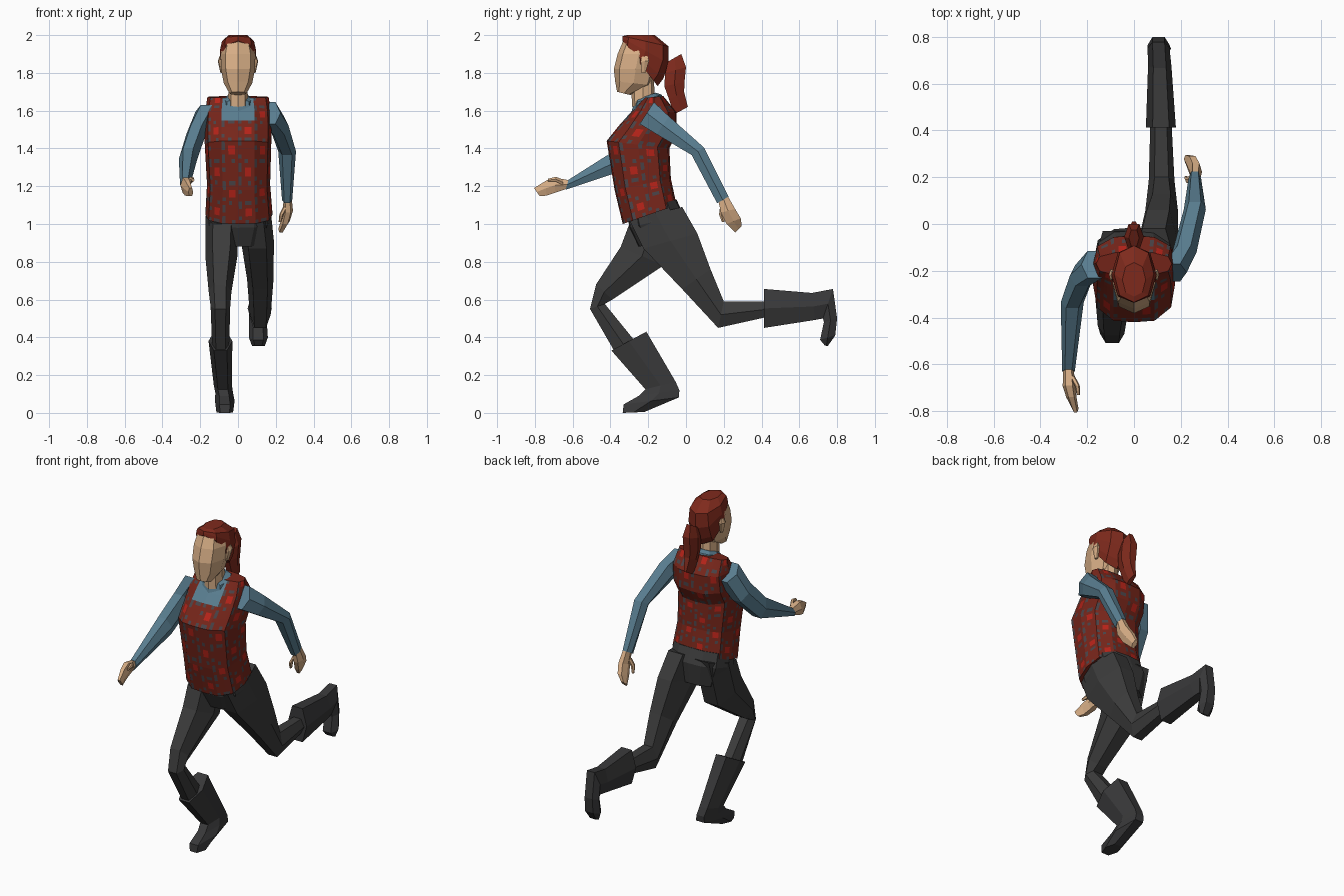
import bpy, bmesh


def material(name, r, g, b):
    m = bpy.data.materials.new(name)
    m.diffuse_color = [(c / 255) ** 2.2 for c in (r, g, b)] + [1]
    return m


SKIN = material("skin", 216, 174, 134)
HAIR = material("auburn hair", 126, 46, 34)
VEST = material("dark red cloth", 118, 42, 32)
BRIGHT = material("bright red check", 182, 40, 31)
SLATE = material("slate check", 76, 70, 74)
TEAL = material("teal shirt", 90, 125, 143)
PANTS = material("charcoal trousers", 62, 62, 62)
BOOT = material("boot leather", 59, 59, 60)


def mirrored(half):
    """Close a half profile (front centre to back centre) into a ring."""
    return half + [(-x, y) for x, y in reversed(half) if x > 0]


HEX = [(.55, -1), (1, 0), (.55, 1), (-.55, 1), (-1, 0), (-.55, -1)]
OCT = mirrored([(0, -1), (.72, -.75), (1, 0), (.72, .75), (0, 1)])
TORSO = mirrored([(0, -1), (.5, -.96), (.9, -.62), (1, 0), (.9, .62), (.5, .95), (0, 1)])


def lerp(a, b, t):
    return tuple(p + (q - p) * t for p, q in zip(a, b))


def loft(name, sections, mats, profile=HEX, rule=None):
    """Section = centre x, half width, front (y, z), back (y, z)."""
    bm = bmesh.new()
    rings = []
    for xc, w, yf, zf, yb, zb in sections:
        ring = []
        for u, v in profile:
            t = (v + 1) / 2
            ring.append(bm.verts.new((xc + u * w, yf + (yb - yf) * t, zf + (zb - zf) * t)))
        rings.append(ring)
    n = len(profile)
    for r in range(len(rings) - 1):
        a, b = rings[r], rings[r + 1]
        for k in range(n):
            j = (k + 1) % n
            f = bm.faces.new((a[k], a[j], b[j], b[k]))
            if rule:
                f.material_index = rule(r, k, f.calc_center_median())
    bm.faces.new(rings[0][::-1])
    bm.faces.new(rings[-1])
    bmesh.ops.recalc_face_normals(bm, faces=bm.faces)
    me = bpy.data.meshes.new(name)
    bm.to_mesh(me)
    bm.free()
    for m in mats:
        me.materials.append(m)
    ob = bpy.data.objects.new(name, me)
    bpy.context.collection.objects.link(ob)
    return ob


# Checked vest: coarse loft split into small cells, checks chosen per cell
levels = [(.005, .178, -.335, 1.0, -.05, 1.10),
          (.003, .167, -.378, 1.18, -.08, 1.24),
          (0, .176, -.42, 1.44, -.088, 1.40),
          (0, .177, -.36, 1.515, -.048, 1.48),
          (0, .174, -.285, 1.60, -.05, 1.59),
          (0, .162, -.22, 1.668, -.12, 1.677)]
rows = []
for a, b, n in zip(levels, levels[1:], (9, 11, 4, 5, 5)):
    rows += [lerp(a, b, i / n) for i in range(n)]
rows.append(levels[-1])
cells = []
for i, p in enumerate(TORSO):
    cells += [lerp(p, TORSO[(i + 1) % len(TORSO)], s / 5) for s in range(5)]


def plaid(r, k, c):
    if c.z > 1.555 and abs(c.x) < .08 and c.y < -.2:
        return 3                                     # scoop neck shows the shirt
    if k % 5 in (2, 3) and r % 5 in (2, 3) and (k // 5 + r // 5) % 2 == 0:
        return 1
    if (k % 5 == 0 and r % 5 != 2) or (r % 5 == 0 and k % 5 in (2, 3)):
        return 2 if (r + k) % 3 else 0
    return 0


loft("vest", rows, [VEST, BRIGHT, SLATE, TEAL], cells, plaid)

# Shirt collar and neck
loft("shirt_collar", [(0, .088, -.29, 1.59, -.11, 1.65),
                      (0, .08, -.275, 1.64, -.13, 1.685),
                      (0, .052, -.27, 1.655, -.16, 1.695)], [TEAL], OCT)
loft("neck", [(0, .053, -.285, 1.62, -.165, 1.66),
              (0, .05, -.29, 1.72, -.17, 1.77)], [SKIN], OCT)

# Head, ears and hair
loft("head", [(0, .045, -.365, 1.70, -.295, 1.683),
              (0, .075, -.375, 1.755, -.18, 1.735),
              (0, .09, -.382, 1.82, -.15, 1.82),
              (0, .092, -.362, 1.90, -.14, 1.90),
              (0, .074, -.33, 1.975, -.15, 1.97)], [SKIN], OCT)
for s, side in ((-1, "left"), (1, "right")):
    loft(side + "_ear", [(s * .085, .008, -.235, 1.80, -.215, 1.80),
                         (s * .095, .012, -.24, 1.86, -.195, 1.865),
                         (s * .09, .008, -.235, 1.885, -.205, 1.89)], [SKIN])
loft("hair", [(0, .088, -.325, 1.955, -.15, 1.73),
              (0, .096, -.337, 1.97, -.12, 1.77),
              (0, .096, -.337, 1.985, -.092, 1.85),
              (0, .085, -.335, 1.995, -.092, 1.94),
              (0, .05, -.31, 2.0, -.165, 2.0)], [HAIR], OCT)
loft("ponytail", [(0, .022, -.095, 1.86, -.025, 1.90),
                  (0, .042, -.11, 1.80, .0, 1.83),
                  (0, .04, -.115, 1.73, -.008, 1.75),
                  (0, .032, -.09, 1.66, -.01, 1.70),
                  (0, .014, -.063, 1.58, .01, 1.62)], [HAIR])

# Sleeves: right swings back, left reaches forward
loft("right_sleeve", [(.165, .06, -.245, 1.53, -.17, 1.645),
                      (.215, .052, -.155, 1.475, -.09, 1.57),
                      (.26, .047, .03, 1.365, .095, 1.405),
                      (.26, .027, .165, 1.11, .225, 1.145)], [TEAL])
loft("left_sleeve", [(-.165, .06, -.23, 1.63, -.115, 1.56),
                     (-.222, .052, -.265, 1.52, -.175, 1.43),
                     (-.264, .049, -.36, 1.40, -.31, 1.29),
                     (-.28, .027, -.622, 1.234, -.637, 1.182)], [TEAL])

# Hands with thumbs
loft("right_hand", [(.262, .022, .17, 1.13, .22, 1.15),
                    (.265, .026, .185, 1.06, .26, 1.08),
                    (.25, .024, .215, 1.0, .29, 1.03),
                    (.228, .015, .26, .955, .295, .99)], [SKIN])
loft("right_thumb", [(.25, .012, .18, 1.09, .21, 1.09),
                     (.23, .011, .175, 1.05, .20, 1.05),
                     (.222, .007, .19, 1.01, .205, 1.01)], [SKIN])
loft("left_hand", [(-.28, .022, -.61, 1.23, -.62, 1.19),
                   (-.278, .027, -.69, 1.245, -.695, 1.165),
                   (-.268, .022, -.74, 1.23, -.74, 1.15),
                   (-.25, .013, -.805, 1.19, -.775, 1.148)], [SKIN])
loft("left_thumb", [(-.265, .012, -.65, 1.235, -.65, 1.205),
                    (-.243, .011, -.69, 1.25, -.69, 1.225),
                    (-.238, .007, -.73, 1.24, -.73, 1.225)], [SKIN])

# Trousers
loft("hips", [(0, .165, -.31, 1.05, -.05, 1.13),
              (0, .172, -.30, .98, -.015, 1.05),
              (0, .13, -.25, .88, -.03, .92)], [PANTS], TORSO)
loft("right_trouser_leg", [(.085, .09, -.30, 1.02, -.02, 1.09),
                           (.103, .087, -.225, .87, .06, .95),
                           (.118, .07, -.02, .655, .13, .76),
                           (.118, .055, .17, .45, .20, .59),
                           (.115, .045, .44, .51, .44, .59)], [PANTS])
loft("left_trouser_leg", [(-.085, .088, -.30, 1.0, -.03, 1.08),
                          (-.088, .085, -.345, .88, -.12, .78),
                          (-.095, .06, -.476, .68, -.39, .60),
                          (-.093, .052, -.508, .55, -.43, .577),
                          (-.092, .045, -.375, .32, -.27, .38)], [PANTS])

# Boots
loft("right_boot", [(.115, .064, .413, .45, .413, .656),
                    (.11, .05, .683, .492, .667, .635),
                    (.105, .047, .725, .50, .778, .656),
                    (.105, .047, .73, .48, .80, .50),
                    (.108, .05, .71, .387, .79, .41),
                    (.108, .034, .735, .357, .75, .353)], [BOOT])
loft("left_boot", [(-.093, .063, -.395, .33, -.21, .43),
                   (-.08, .048, -.215, .125, -.055, .165),
                   (-.073, .047, -.25, .09, -.035, .12),
                   (-.07, .052, -.33, .045, -.038, .082),
                   (-.07, .044, -.335, .0, -.22, .005)], [BOOT])
